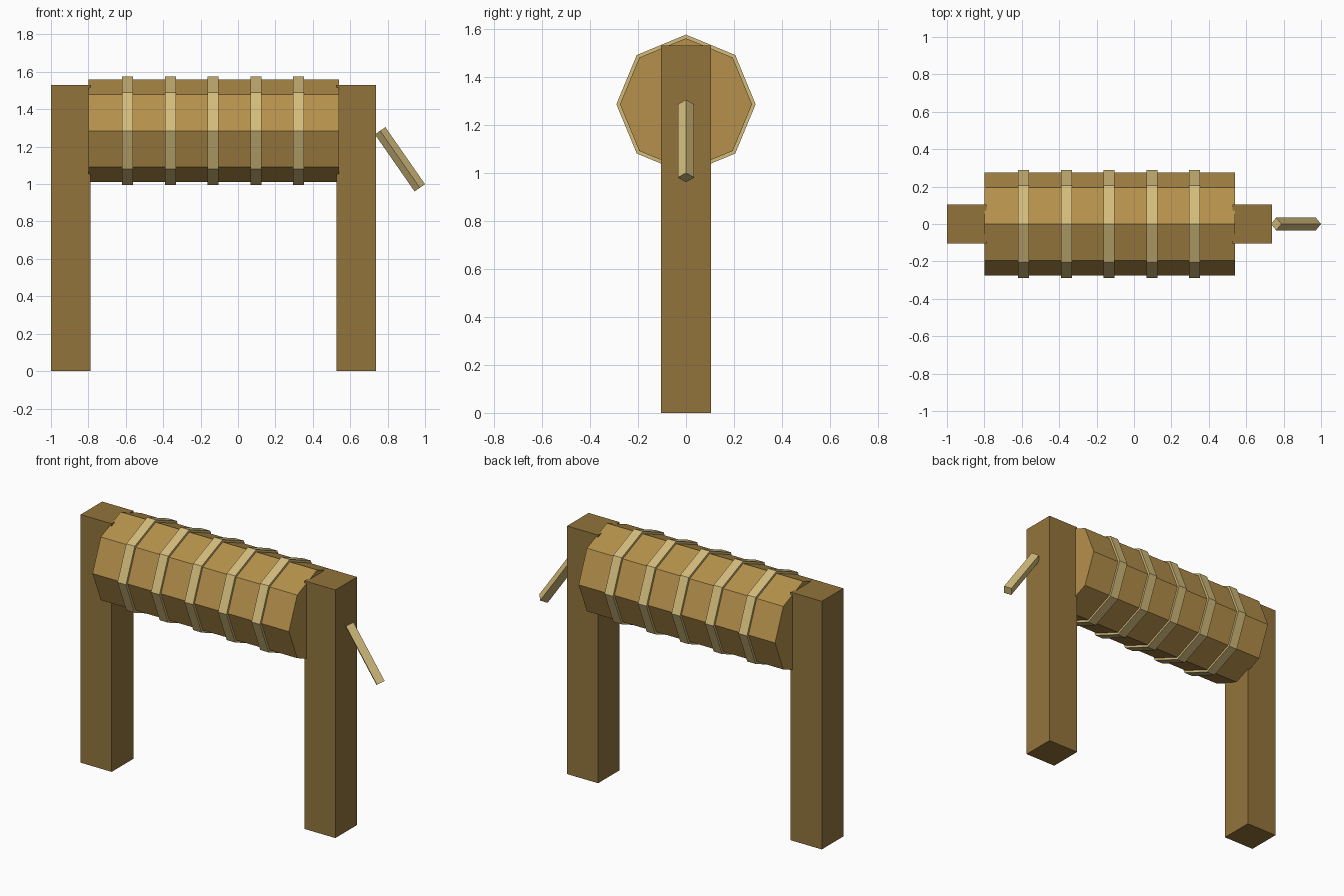
import bpy, math
from mathutils import Vector

if "Cube" in bpy.data.objects:
    bpy.data.objects.remove(bpy.data.objects["Cube"])


def material(name, rgb):
    m = bpy.data.materials.new(name)
    m.diffuse_color = (*rgb, 1)
    m.use_nodes = True
    m.node_tree.nodes["Principled BSDF"].inputs["Base Color"].default_value = m.diffuse_color
    return m


POST = material("dark_wood", (0.29, 0.175, 0.045))
DRUM = material("warm_wood", (0.46, 0.28, 0.07))
ROPE = material("pale_rope", (0.65, 0.50, 0.20))


def box(name, lo, hi, mat):
    lo, hi = Vector(lo), Vector(hi)
    bpy.ops.mesh.primitive_cube_add(size=1, location=(lo + hi) / 2)
    o = bpy.context.object
    o.name, o.scale = name, hi - lo
    o.data.materials.append(mat)


def prism(name, start, end, radius, sides, mat):
    # Prism between two points in the XZ plane, with a corner at +y
    start, end = Vector(start), Vector(end)
    d = end - start
    bpy.ops.mesh.primitive_cylinder_add(
        vertices=sides, radius=radius, depth=d.length, location=(start + end) / 2,
        rotation=(0, math.atan2(d.x, d.z), 0))
    o = bpy.context.object
    o.name = name
    o.data.materials.append(mat)


AXIS_Z = 1.285

# Upright posts
box("left_post", (-1.0, -0.105, 0), (-0.788, 0.105, 1.53), POST)
box("right_post", (0.526, -0.105, 0), (0.738, 0.105, 1.53), POST)

# Octagonal drum
prism("drum", (-0.80, 0, AXIS_Z), (0.54, 0, AXIS_Z), 0.275, 8, DRUM)

# Rope bands around the drum
for i in range(5):
    x = -0.59 + i * 0.2285
    prism(f"rope_band_{i + 1}", (x - 0.029, 0, AXIS_Z), (x + 0.029, 0, AXIS_Z),
          0.29, 8, ROPE)

# Crank handle
prism("crank_handle", (0.76, 0, 1.285), (0.972, 0, 0.98), 0.034, 4, ROPE)
